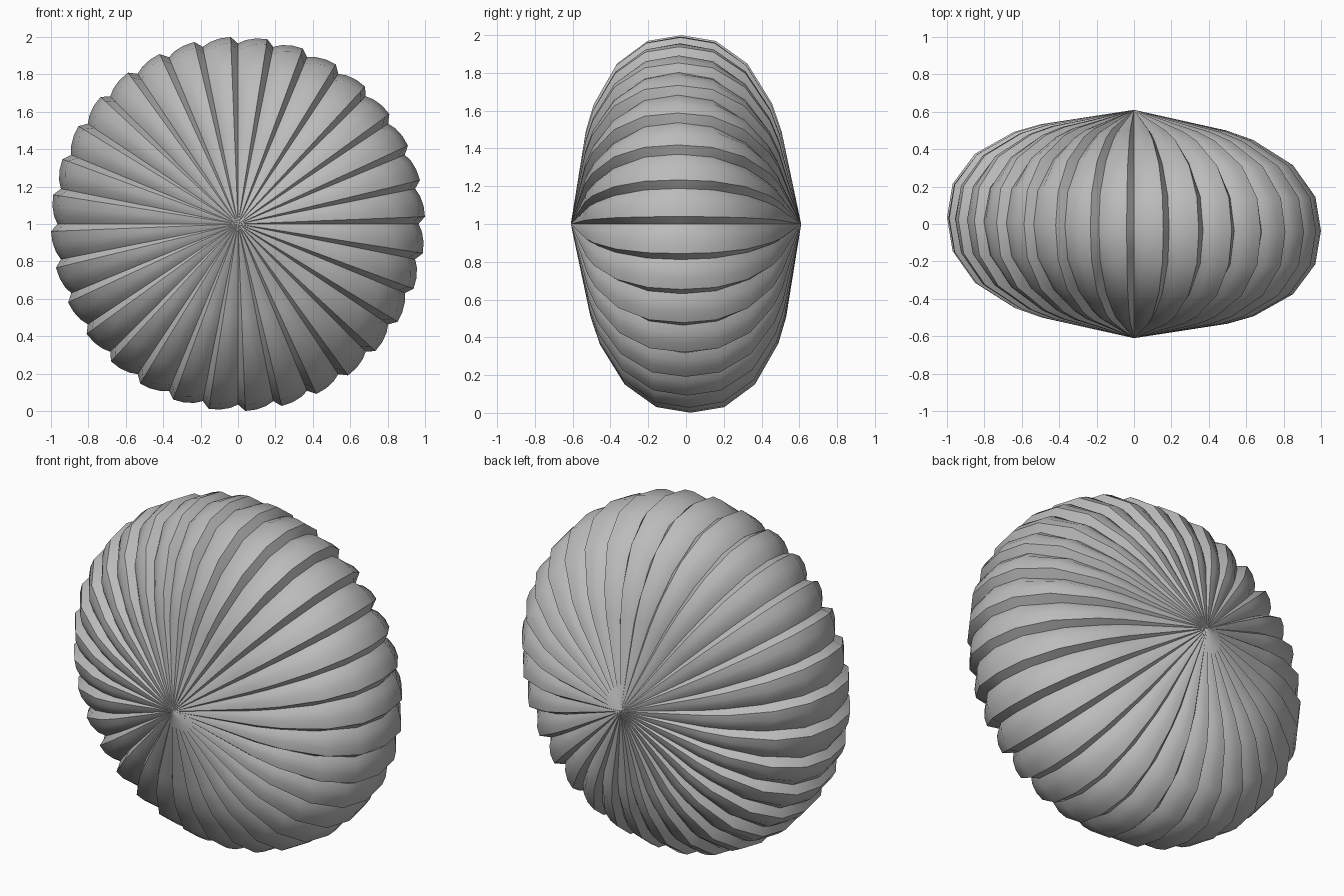
import bpy, bmesh, math

cube = bpy.data.objects.get("Cube")
if cube:
    bpy.data.objects.remove(cube)

grey = bpy.data.materials.new("warm_grey")
grey.use_nodes = True
colour = (0.5, 0.5, 0.5, 1)
grey.diffuse_color = colour
grey.node_tree.nodes["Principled BSDF"].inputs["Base Color"].default_value = colour

RIBS = 32
# One rib: (fraction of its width, height), with a steep side and a gentle side
WAVE = [(0, 0), (0.2, 1), (0.5, 0.9), (0.78, 0.55)]
# Half profile rings: crest radius, groove radius, crest depth, groove depth
HALF = [(0.5, 0.48, 0.515, 0.495), (0.64, 0.59, 0.47, 0.45),
        (0.85, 0.77, 0.345, 0.35), (0.97, 0.925, 0.18, 0.18)]
RINGS = [(a, b, -c, -d) for a, b, c, d in HALF] + [(1, 0.965, 0, 0)] + HALF[::-1]


def place(bm, x, y, z):
    # The body leans slightly off its axis
    return bm.verts.new((x, y - 0.035 * x - 0.025 * z, z + 1))


# Ribbed round body, ring by ring
bm = bmesh.new()
loops = []
for crest, groove, y_crest, y_groove in RINGS:
    loop = []
    for rib in range(RIBS):
        for part, height in WAVE:
            angle = math.tau * (rib + part) / RIBS
            r = groove + (crest - groove) * height
            y = y_groove + (y_crest - y_groove) * height
            loop.append(place(bm, r * math.cos(angle), y, r * math.sin(angle)))
    loops.append(loop)

count = len(loops[0])
for a, b in zip(loops, loops[1:]):
    for i in range(count):
        j = (i + 1) % count
        bm.faces.new((a[i], a[j], b[j], b[i]))

# Shallow pleated cones on the front and back
for loop, y in ((loops[0], -0.61), (loops[-1], 0.61)):
    tip = place(bm, 0, y, 0)
    for i in range(count):
        bm.faces.new((loop[i], loop[(i + 1) % count], tip))

bmesh.ops.recalc_face_normals(bm, faces=bm.faces)
mesh = bpy.data.meshes.new("ribbed_body")
bm.to_mesh(mesh)
bm.free()
mesh.materials.append(grey)
body = bpy.data.objects.new("ribbed_body", mesh)
bpy.context.collection.objects.link(body)
bpy.context.view_layer.objects.active = body
body.select_set(True)
bpy.ops.object.shade_smooth_by_angle(angle=math.radians(30))
